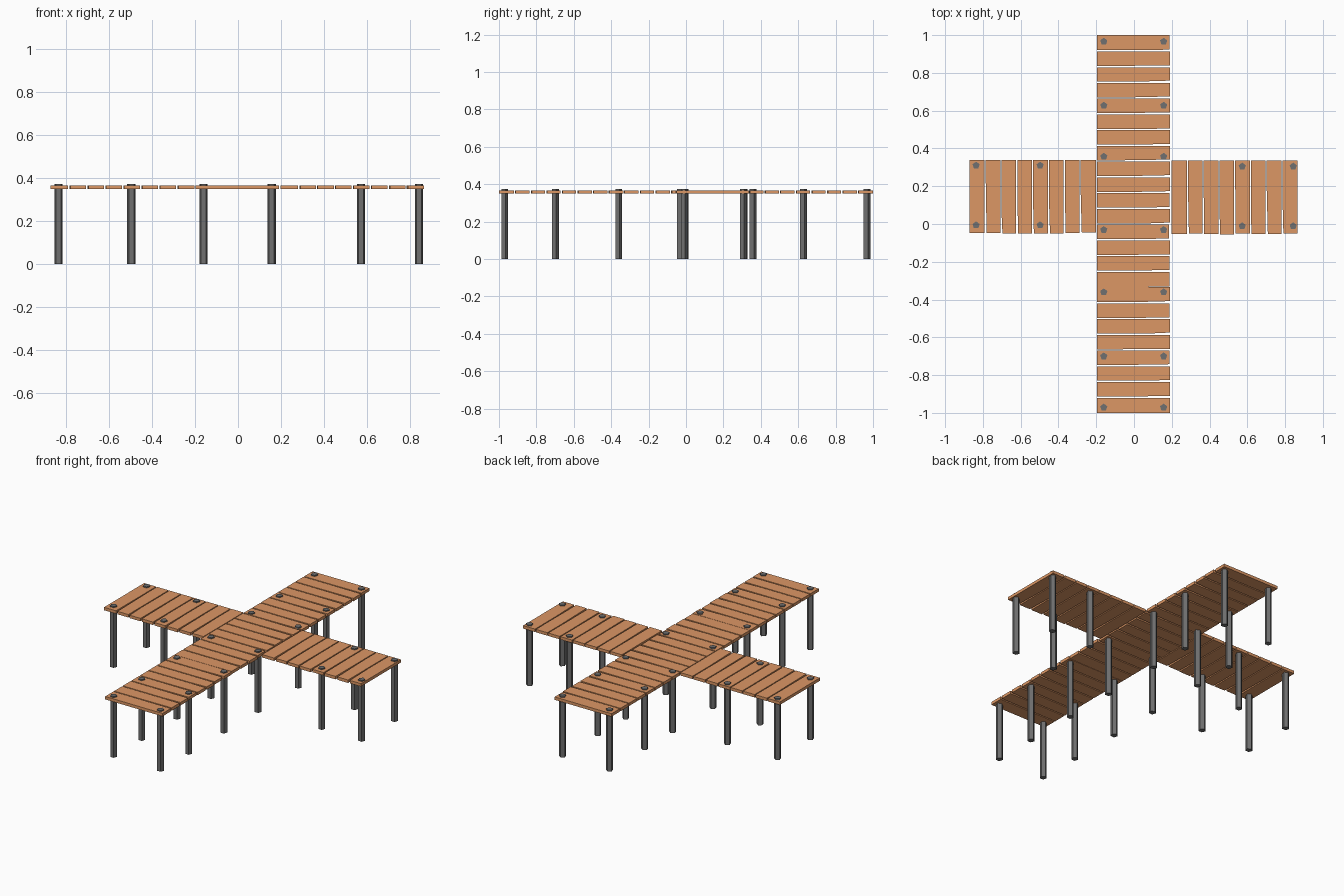
import bpy, bmesh, math, random

if "Cube" in bpy.data.objects:
    bpy.data.objects.remove(bpy.data.objects["Cube"])

random.seed(4)
TOP, BOTTOM = 0.367, 0.349

wood = bpy.data.materials.new("wood")
wood.diffuse_color = (0.72, 0.31, 0.13, 1)
wood.use_nodes = True
wood.node_tree.nodes["Principled BSDF"].inputs["Base Color"].default_value = wood.diffuse_color
metal = bpy.data.materials.new("post_grey")
metal.diffuse_color = (0.16, 0.16, 0.16, 1)
metal.use_nodes = True
metal.node_tree.nodes["Principled BSDF"].inputs["Base Color"].default_value = metal.diffuse_color


def finish(name, bm, mat):
    bmesh.ops.recalc_face_normals(bm, faces=bm.faces)
    me = bpy.data.meshes.new(name)
    bm.to_mesh(me)
    bm.free()
    me.materials.append(mat)
    ob = bpy.data.objects.new(name, me)
    bpy.context.collection.objects.link(ob)


def prism(bm, outline, z0, z1):
    lo = [bm.verts.new((x, y, z0)) for x, y in outline]
    hi = [bm.verts.new((x, y, z1)) for x, y in outline]
    n = len(outline)
    bm.faces.new(lo[::-1])
    bm.faces.new(hi)
    for i in range(n):
        j = (i + 1) % n
        bm.faces.new((lo[i], lo[j], hi[j], hi[i]))


def deck(name, edges, a, b, gap, along_x, closed=()):
    """Row of planks between successive edges, each with one worn long side."""
    bm = bmesh.new()
    last = len(edges) - 2
    for i in range(last + 1):
        lo = edges[i] + (0 if i == 0 else 0.001 if i in closed else gap / 2)
        hi = edges[i + 1] - (0 if i == last else 0.001 if i + 1 in closed else gap / 2)
        end = b - random.uniform(0, 0.006)
        mid = a + (b - a) * random.uniform(0.25, 0.75)
        wear = 0 if i == 0 else random.uniform(0.002, 0.006)
        pts = [(a, lo), (mid, lo), (end, lo + wear), (end, hi), (a, hi)]
        if not along_x:
            pts = [(v, u) for u, v in pts]
        prism(bm, pts, BOTTOM, TOP)
    finish(name, bm, wood)


# Main walkway and two side arms
main = [-1 + 2 * i / 24 for i in range(25)]
deck("main_walkway_planks", main, -0.197, 0.192, 0.007, True, closed=(8,))
left = [-0.872 + 0.0838 * i for i in range(9)]
deck("left_arm_planks", left, 0.340, -0.045, 0.006, False)
right = [0.199 + 0.0834 * i for i in range(9)]
deck("right_arm_planks", right, 0.335, -0.050, 0.006, False)


# Five-sided support posts poking through the deck
def posts(name, xs, ys):
    bm = bmesh.new()
    for x in xs:
        for y in ys:
            ring = [(x + 0.02 * math.cos(math.pi / 2 + k * math.tau / 5),
                     y + 0.02 * math.sin(math.pi / 2 + k * math.tau / 5))
                    for k in range(5)]
            prism(bm, ring, 0, 0.374)
    finish(name, bm, metal)


posts("main_walkway_posts", (-0.16, 0.157),
      (0.966, 0.627, 0.357, -0.031, -0.361, -0.70, -0.971))
posts("left_arm_posts", (-0.836, -0.497), (0.31, -0.006))
posts("right_arm_posts", (0.573, 0.843), (0.305, -0.011))
